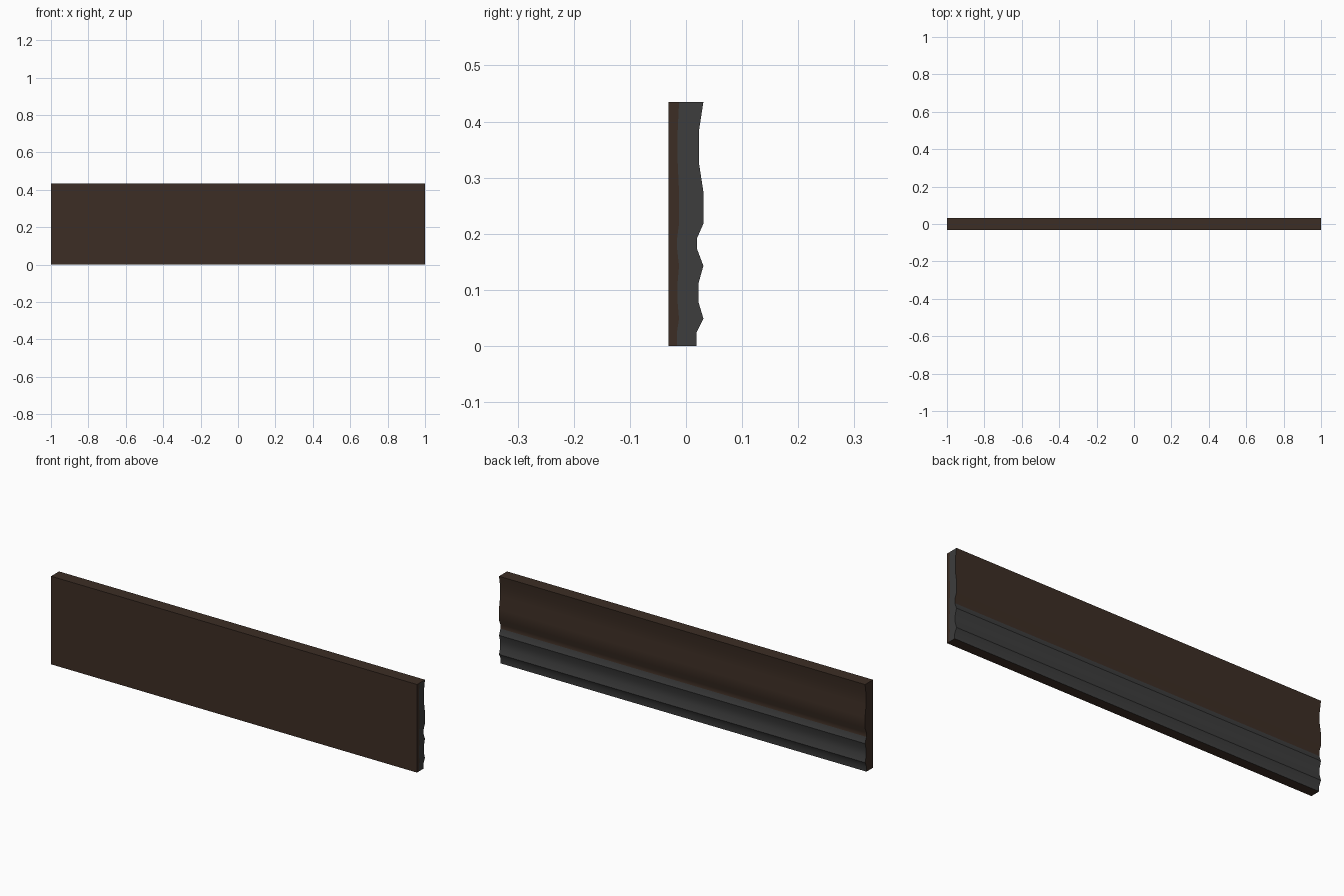
import bpy, bmesh, math

if "Cube" in bpy.data.objects:
    bpy.data.objects.remove(bpy.data.objects["Cube"])

FRONT = -0.031
X = 1.0
# moulded back profile (y, z), from the bottom up
profile = [(0.019, 0), (0.019, 0.025), (0.031, 0.049), (0.022, 0.079),
           (0.022, 0.111), (0.031, 0.143), (0.02, 0.172), (0.02, 0.193),
           (0.031, 0.218), (0.031, 0.275), (0.023, 0.327), (0.023, 0.383),
           (0.031, 0.435)]
TOP = profile[-1][1]


def material(name, rgb):
    m = bpy.data.materials.new(name)
    m.diffuse_color = (*rgb, 1)
    m.use_nodes = True
    m.node_tree.nodes["Principled BSDF"].inputs["Base Color"].default_value = m.diffuse_color
    return m


bm = bmesh.new()


def face(verts, mat):
    bm.faces.new(verts).material_index = mat


# vertices at each end: front, colour split and back columns
cols = {}
for x in (-X, X):
    for c, t in enumerate((0, 0.3, 1)):
        cols[x, c] = [bm.verts.new((x, FRONT + (y - FRONT) * t, z)) for y, z in profile]

for i in range(len(profile) - 1):
    # back moulding: grey lower band, brown above
    face([cols[-X, 2][i], cols[-X, 2][i + 1], cols[X, 2][i + 1], cols[X, 2][i]],
         1 if profile[i + 1][1] < 0.18 else 0)
    # flat front
    face([cols[-X, 0][i], cols[X, 0][i], cols[X, 0][i + 1], cols[-X, 0][i + 1]], 0)
    # ends: left all brown, right mostly grey
    for x in (-X, X):
        for c in (0, 1):
            face([cols[x, c][i], cols[x, c + 1][i], cols[x, c + 1][i + 1], cols[x, c][i + 1]],
                 1 if x > 0 and c == 1 else 0)

# top and bottom
for k in (0, -1):
    for c in (0, 1):
        face([cols[-X, c][k], cols[X, c][k], cols[X, c + 1][k], cols[-X, c + 1][k]], 0)

bmesh.ops.recalc_face_normals(bm, faces=bm.faces)
# merge the coplanar front strips into one face
bmesh.ops.dissolve_faces(bm, faces=[f for f in bm.faces if f.normal.y < -0.9])

mesh = bpy.data.meshes.new("moulded_board")
bm.to_mesh(mesh)
bm.free()
mesh.materials.append(material("dark_brown", (0.046, 0.027, 0.018)))
mesh.materials.append(material("dark_grey", (0.047, 0.047, 0.047)))
board = bpy.data.objects.new("moulded_board", mesh)
bpy.context.collection.objects.link(board)

bpy.context.view_layer.objects.active = board
board.select_set(True)
bpy.ops.object.shade_smooth_by_angle(angle=math.radians(30))
